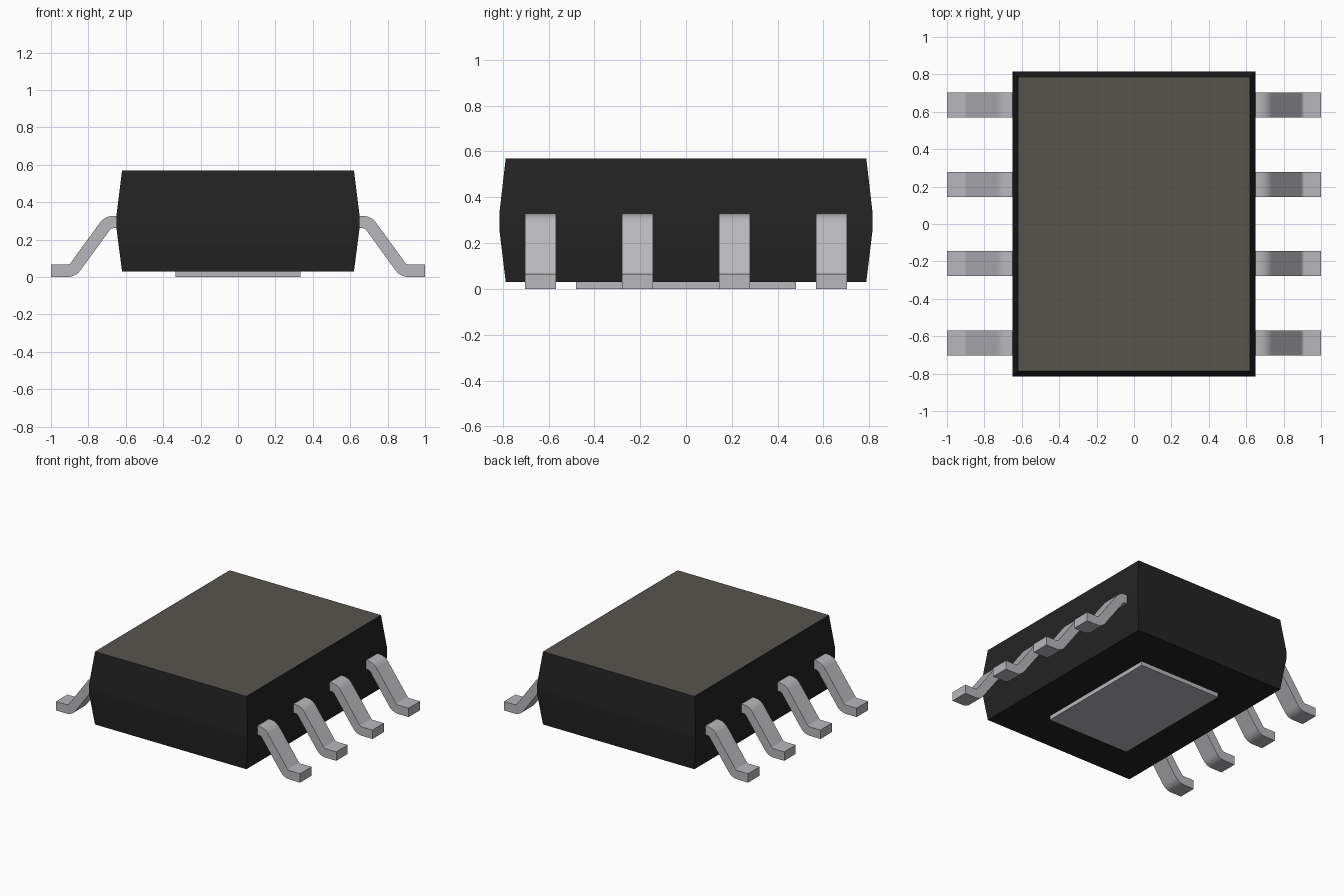
import bpy, bmesh, math
from mathutils import Vector

if "Cube" in bpy.data.objects:
    bpy.data.objects.remove(bpy.data.objects["Cube"])


def material(name, rgb):
    m = bpy.data.materials.new(name)
    m.diffuse_color = (*rgb, 1)
    m.use_nodes = True
    m.node_tree.nodes["Principled BSDF"].inputs["Base Color"].default_value = m.diffuse_color
    return m


BLACK = material("black_resin", (0.017, 0.017, 0.017))
TOP = material("warm_grey_top", (0.098, 0.089, 0.076))
METAL = material("silver_metal", (0.48, 0.48, 0.51))


def finish(bm, name, mats):
    bmesh.ops.recalc_face_normals(bm, faces=bm.faces)
    me = bpy.data.meshes.new(name)
    bm.to_mesh(me)
    bm.free()
    ob = bpy.data.objects.new(name, me)
    bpy.context.collection.objects.link(ob)
    for m in mats:
        me.materials.append(m)
    bpy.ops.object.select_all(action='DESELECT')
    ob.select_set(True)
    bpy.context.view_layer.objects.active = ob
    bpy.ops.object.shade_smooth_by_angle(angle=math.radians(30))
    return ob


def stack(sections):
    """Loft centred rectangles (half x, half y, z) into a closed solid."""
    bm = bmesh.new()
    rings = [[bm.verts.new((sx * hx, sy * hy, z))
              for sx, sy in ((-1, -1), (1, -1), (1, 1), (-1, 1))]
             for hx, hy, z in sections]
    for a, b in zip(rings, rings[1:]):
        for i in range(4):
            j = (i + 1) % 4
            bm.faces.new((a[i], a[j], b[j], b[i]))
    bm.faces.new(rings[0][::-1])
    bm.faces.new(rings[-1])
    return bm


# Moulded body: drafted above and below a vertical mid band
body = finish(stack([(0.62, 0.787, 0.03), (0.65, 0.815, 0.262),
                     (0.65, 0.815, 0.328), (0.62, 0.787, 0.57)]),
              "body", [BLACK, TOP])
for f in body.data.polygons:
    f.material_index = 1 if f.normal.z > 0.9 else 0

# Thermal pad under the body
finish(stack([(0.335, 0.48, 0.0), (0.335, 0.48, 0.034)]), "thermal_pad", [METAL])


def rounded_path(points, radius, steps=5):
    """Round inner corners; return (point, left normal) pairs."""
    p = [Vector(q) for q in points]
    perp = lambda d: Vector((-d.y, d.x))
    out = [(p[0], perp((p[1] - p[0]).normalized()))]
    for a, b, c in zip(p, p[1:], p[2:]):
        d0, d1 = (b - a).normalized(), (c - b).normalized()
        turn = math.atan2(d0.x * d1.y - d0.y * d1.x, d0.dot(d1))
        side = math.copysign(1, turn)
        start = b - d0 * radius * math.tan(abs(turn) / 2)
        centre = start + perp(d0) * side * radius
        for k in range(steps + 1):
            t = turn * k / steps
            n0 = perp(d0)
            n = Vector((n0.x * math.cos(t) - n0.y * math.sin(t),
                        n0.x * math.sin(t) + n0.y * math.cos(t)))
            out.append((centre - n * side * radius, n))
    out.append((p[-1], perp((p[-1] - p[-2]).normalized())))
    return out


LEAD = rounded_path([(1.0, 0.033), (0.885, 0.033), (0.695, 0.294), (0.63, 0.294)], 0.055)


def lead(name, side, y, half=0.067, thick=0.033):
    bm = bmesh.new()
    rings = []
    for p, n in LEAD:
        lo, hi = p + n * thick, p - n * thick
        rings.append([bm.verts.new((side * q.x, y + s * half, q.y))
                      for q, s in ((lo, -1), (lo, 1), (hi, 1), (hi, -1))])
    for a, b in zip(rings, rings[1:]):
        for i in range(4):
            j = (i + 1) % 4
            bm.faces.new((a[i], a[j], b[j], b[i]))
    bm.faces.new(rings[0])
    bm.faces.new(rings[-1][::-1])
    finish(bm, name, [METAL])


# Four bent leads along each long side
for label, side in (("left", -1), ("right", 1)):
    for i in range(4):
        lead(f"{label}_lead_{i + 1}", side, (i - 1.5) * 0.4235)
